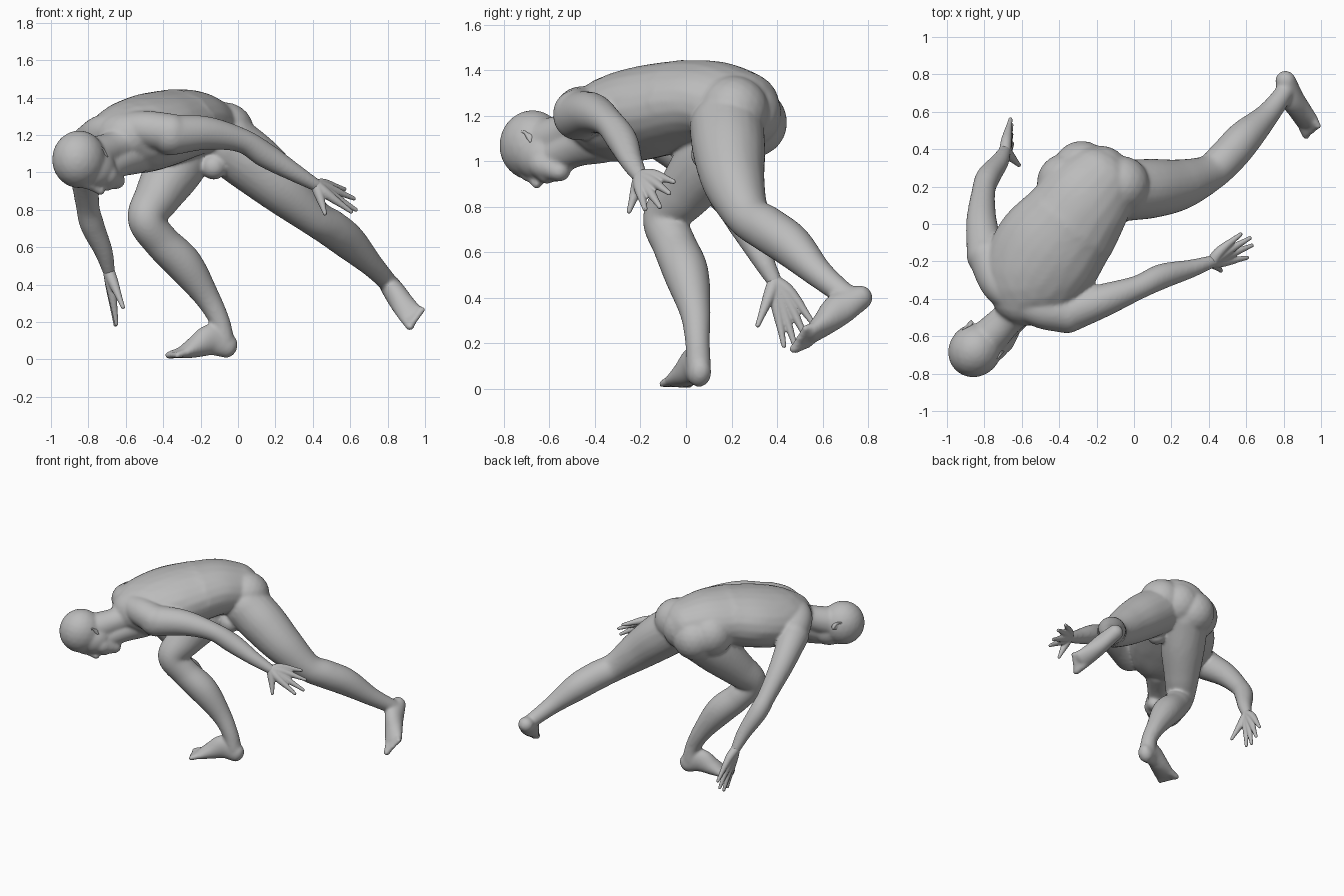
import bpy, bmesh
from mathutils import Vector, Matrix

cube = bpy.data.objects.get("Cube")
if cube:
    bpy.data.objects.remove(cube, do_unlink=True)

# One clay grey for the whole figure
clay = bpy.data.materials.new("clay_grey")
clay.use_nodes = True
clay.diffuse_color = (0.5, 0.5, 0.5, 1)
clay.node_tree.nodes["Principled BSDF"].inputs["Base Color"].default_value = clay.diffuse_color


def ellipsoid(bm, centre, axes, radii):
    """Ellipsoid with its radii along three given axes."""
    turn = Matrix(axes).transposed().to_4x4()
    matrix = Matrix.Translation(centre) @ turn @ Matrix.Diagonal((*radii, 1))
    bmesh.ops.create_icosphere(bm, subdivisions=3, radius=1, matrix=matrix)


def frame(along, side):
    """Orthonormal axes: along, sideways, normal."""
    t = Vector(along).normalized()
    s = Vector(side)
    s = (s - t * s.dot(t)).normalized()
    return t, s, t.cross(s)


def spline(a, b, c, d, u):
    """Catmull-Rom interpolation between b and c."""
    return b + (c - a) * (u / 2) + (a * 2 - b * 5 + c * 4 - d) * (u * u / 2) \
        + (b * 3 - a - c * 3 + d) * (u ** 3 / 2)


def sweep(bm, path, side=(0.31, 0.52, 0.79), steps=9):
    """Fleshy tube through (x, y, z, half width[, half depth]) points."""
    pts = [Vector((*p, p[-1]) if len(p) == 4 else p) for p in path]
    pts = [pts[0] * 2 - pts[1]] + pts + [pts[-1] * 2 - pts[-2]]
    rows = []
    for i in range(1, len(pts) - 2):
        rows += [spline(*pts[i - 1:i + 3], k / steps) for k in range(steps)]
    rows.append(pts[-2])
    for i, p in enumerate(rows):
        along = rows[min(i + 1, len(rows) - 1)] - rows[max(i - 1, 0)]
        w, d = p[3], p[4]
        ellipsoid(bm, p[:3], frame(along[:3], side), (min(w, d), w, d))


def finish(bm, name, voxel, rounds):
    """Fuse the overlapping volumes into one smooth skin."""
    mesh = bpy.data.meshes.new(name)
    bm.to_mesh(mesh)
    bm.free()
    mesh.materials.append(clay)
    obj = bpy.data.objects.new(name, mesh)
    bpy.context.collection.objects.link(obj)
    fuse = obj.modifiers.new("fuse", 'REMESH')
    fuse.mode = 'VOXEL'
    fuse.voxel_size = voxel
    fuse.use_smooth_shade = True
    relax = obj.modifiers.new("relax", 'SMOOTH')
    relax.factor = 0.5
    relax.iterations = rounds


body = bmesh.new()
hip_side = (0.62, -0.78, 0)
chest_side = (0.79, -0.61, 0)
upright = Matrix.Identity(3)

# Torso: pelvis to waist, then ribcage to collar
sweep(body, [(-.17, .23, 1.24, .21, .16), (-.26, .12, 1.26, .25, .18),
             (-.35, -.01, 1.25, .275, .195)], hip_side)
sweep(body, [(-.35, -.01, 1.25, .275, .195), (-.46, -.15, 1.22, .30, .205),
             (-.55, -.29, 1.19, .27, .195), (-.60, -.40, 1.19, .17, .14)], chest_side)

# Buttocks, right hip and crotch
for x, y, z, r in ((-.28, .29, 1.17, .155), (-.07, .21, 1.22, .155),
                   (-.36, .22, 1.20, .16), (-.18, .26, 1.21, .16), (-.13, .09, 1.03, .07)):
    ellipsoid(body, (x, y, z), upright, (r, r, r))

# Shoulder yoke, neck and throat
sweep(body, [(-.79, -.17, 1.16, .10), (-.72, -.32, 1.21, .10), (-.61, -.41, 1.23, .09),
             (-.49, -.46, 1.23, .10), (-.36, -.48, 1.21, .105)])
sweep(body, [(-.58, -.41, 1.18, .11), (-.67, -.50, 1.13, .09), (-.77, -.60, 1.09, .10)])
sweep(body, [(-.55, -.37, 1.10, .11), (-.63, -.48, 1.06, .085), (-.71, -.57, 1.02, .08)])

# Arms
left_wrist, right_wrist = (.42, -.20, .93), (-.69, .39, .47)
sweep(body, [(-.36, -.475, 1.20, .11), (-.17, -.41, 1.21, .09), (.02, -.34, 1.17, .066),
             (.15, -.28, 1.09, .068), (.30, -.24, 1.00, .05), (*left_wrist, .034)])
sweep(body, [(-.79, -.17, 1.15, .105), (-.815, .01, 1.0, .083), (-.805, .17, .83, .064),
             (-.78, .25, .72, .065), (-.72, .33, .58, .05), (*right_wrist, .034)])

# Legs, running down into the heels
sweep(body, [(-.04, .18, 1.14, .165), (.09, .19, 1.04, .16), (.24, .21, .91, .137),
             (.40, .27, .765, .10), (.50, .36, .70, .10), (.59, .46, .63, .095),
             (.71, .58, .51, .065), (.795, .69, .42, .052), (.82, .74, .39, .052)])
sweep(body, [(-.26, .24, 1.15, .16), (-.34, .12, 1.02, .155), (-.43, .00, .87, .124),
             (-.49, -.09, .75, .10), (-.41, -.05, .63, .097), (-.29, .00, .51, .10),
             (-.17, .04, .34, .069), (-.10, .05, .21, .055), (-.075, .055, .11, .055)])


def foot(path, side, tips, big, small):
    """Heel to ball sweep with five toes fanned between two tips."""
    sweep(body, path, side)
    ball = Vector(path[-1][:3])
    first, last = Vector(tips[0]), Vector(tips[1])
    for i in range(5):
        tip = first.lerp(last, i / 4)
        root = ball + (tip - first.lerp(last, 0.5)) * 0.7
        r = big if i == 0 else small
        sweep(body, [(*root, r * 1.3), (*tip, r)])


foot([(-.055, .06, .07, .052, .065), (-.14, .035, .105, .055, .085),
      (-.22, .005, .07, .065, .06), (-.29, -.025, .038, .074, .034)], (.34, -.94, 0),
     ((-.37, .01, .022), (-.325, -.105, .022)), .022, .018)
foot([(.81, .765, .40, .056, .055), (.84, .68, .355, .06, .075),
      (.885, .61, .29, .065, .055), (.925, .55, .24, .07, .036)], (.55, .45, .65),
     ((.92, .475, .175), (.985, .525, .265)), .023, .018)

# Head: skull, face, jaw, brow and nose
ear_axis = Vector((.73, -.68, 0))
skull = frame((-.67, -.73, .1), ear_axis)
ellipsoid(body, (-.85, -.675, 1.07), skull, (.15, .14, .155))
ellipsoid(body, (-.77, -.63, 1.02), skull, (.13, .11, .115))
sweep(body, [(-.72, -.61, .985, .09, .075), (-.65, -.555, .955, .05, .045)], ear_axis)
sweep(body, [(-.82, -.70, .94, .028), (-.775, -.675, .92, .022), (-.735, -.655, .90, .024)])
ellipsoid(body, (-.70, -.61, .935), skull, (.035, .045, .035))
finish(body, "body", .0095, 12)

# Ears: thin shells with a raised rim
for name, centre, out in (("left_ear", (-.73, -.70, 1.10), 1),
                          ("right_ear", (-.885, -.55, 1.10), -1)):
    ear = bmesh.new()
    mid = Vector(centre)
    up, across, back = skull
    ellipsoid(ear, mid, skull, (.038, .012, .028))
    rise = Vector((0, 0, 1)) * back.z
    rim = [mid + across * (out * .01) + up * u + rise * b for u, b in
           ((-.032, -.01), (.0, .026), (.028, .022), (.036, .0), (.02, -.02))]
    sweep(ear, [(*p, .007) for p in rim])
    finish(ear, name, .004, 3)


def hand(name, wrist, tips):
    """Palm as a fan of tendons, each carrying one finger; the thumb is first."""
    bm = bmesh.new()
    start = Vector(wrist)
    middle = Vector(tips[2])
    for i, tip in enumerate(tips):
        end = Vector(tip)
        spread = (end - middle) * (.12 if i else 0)
        knuckle = start.lerp(end, 0.5) + spread
        sweep(bm, [(*start, .032), (*(start.lerp(end, .25) + spread), .029),
                   (*knuckle, .023), (*knuckle.lerp(end, .5), .0165), (*end, .0115)])
    finish(bm, name, .0055, 3)


hand("left_hand", left_wrist, [(.465, -.25, .78), (.605, -.18, .79), (.63, -.115, .80),
                               (.62, -.075, .86), (.57, -.055, .91)])
hand("right_hand", right_wrist, [(-.615, .315, .28), (-.65, .43, .19), (-.655, .48, .185),
                                 (-.655, .53, .22), (-.66, .56, .285)])
